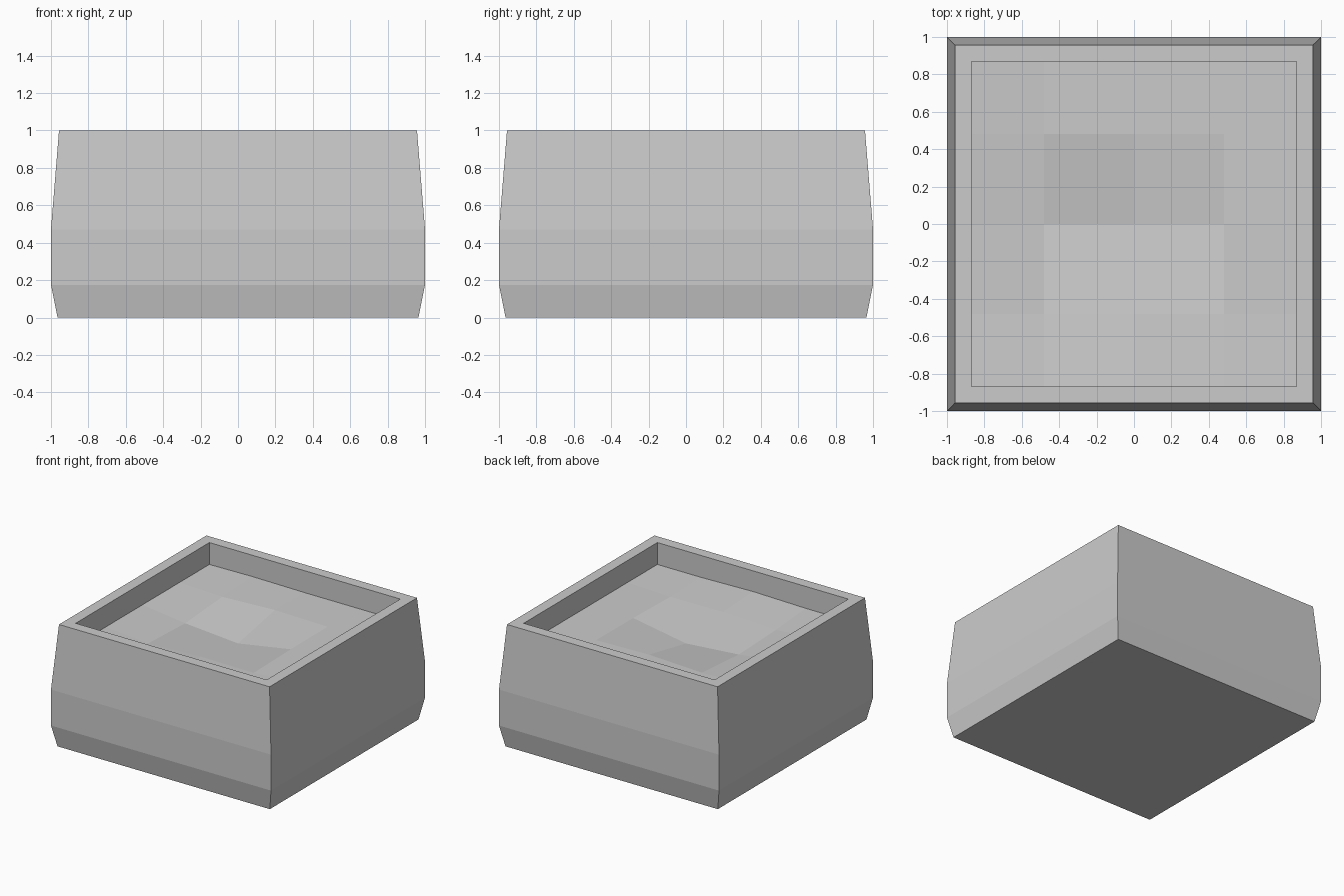
import bpy, bmesh

if "Cube" in bpy.data.objects:
    bpy.data.objects.remove(bpy.data.objects["Cube"])


def finish(bm, name):
    bmesh.ops.recalc_face_normals(bm, faces=bm.faces[:])
    mesh = bpy.data.meshes.new(name)
    bm.to_mesh(mesh)
    bm.free()
    obj = bpy.data.objects.new(name, mesh)
    bpy.context.collection.objects.link(obj)
    return obj


# Planter box: square rings (half width, height) from base, over rim, down inside
profile = [(0.965, 0), (1.0, 0.175), (1.0, 0.47), (0.957, 1.0),
           (0.868, 1.0), (0.868, 0.80)]
bm = bmesh.new()
rings = [[bm.verts.new((sx * w, sy * w, z))
          for sx, sy in ((-1, -1), (1, -1), (1, 1), (-1, 1))]
         for w, z in profile]
for a, b in zip(rings, rings[1:]):
    for i in range(4):
        j = (i + 1) % 4
        bm.faces.new((a[i], a[j], b[j], b[i]))
bm.faces.new(rings[0][::-1])
finish(bm, "planter_box")

# Soil: uneven 4 x 4 surface, heights listed front row to back row
steps = [-0.868, -0.48, 0, 0.48, 0.868]
heights = [
    [0.82, 0.82, 0.83, 0.82, 0.82],
    [0.82, 0.79, 0.81, 0.805, 0.82],
    [0.82, 0.772, 0.735, 0.815, 0.82],
    [0.82, 0.806, 0.826, 0.817, 0.82],
    [0.82, 0.825, 0.82, 0.82, 0.82],
]
bm = bmesh.new()
grid = [[bm.verts.new((x, y, z)) for x, z in zip(steps, row)]
        for y, row in zip(steps, heights)]
for j in range(4):
    for i in range(4):
        bm.faces.new((grid[j][i], grid[j][i + 1],
                      grid[j + 1][i + 1], grid[j + 1][i]))
finish(bm, "soil")
